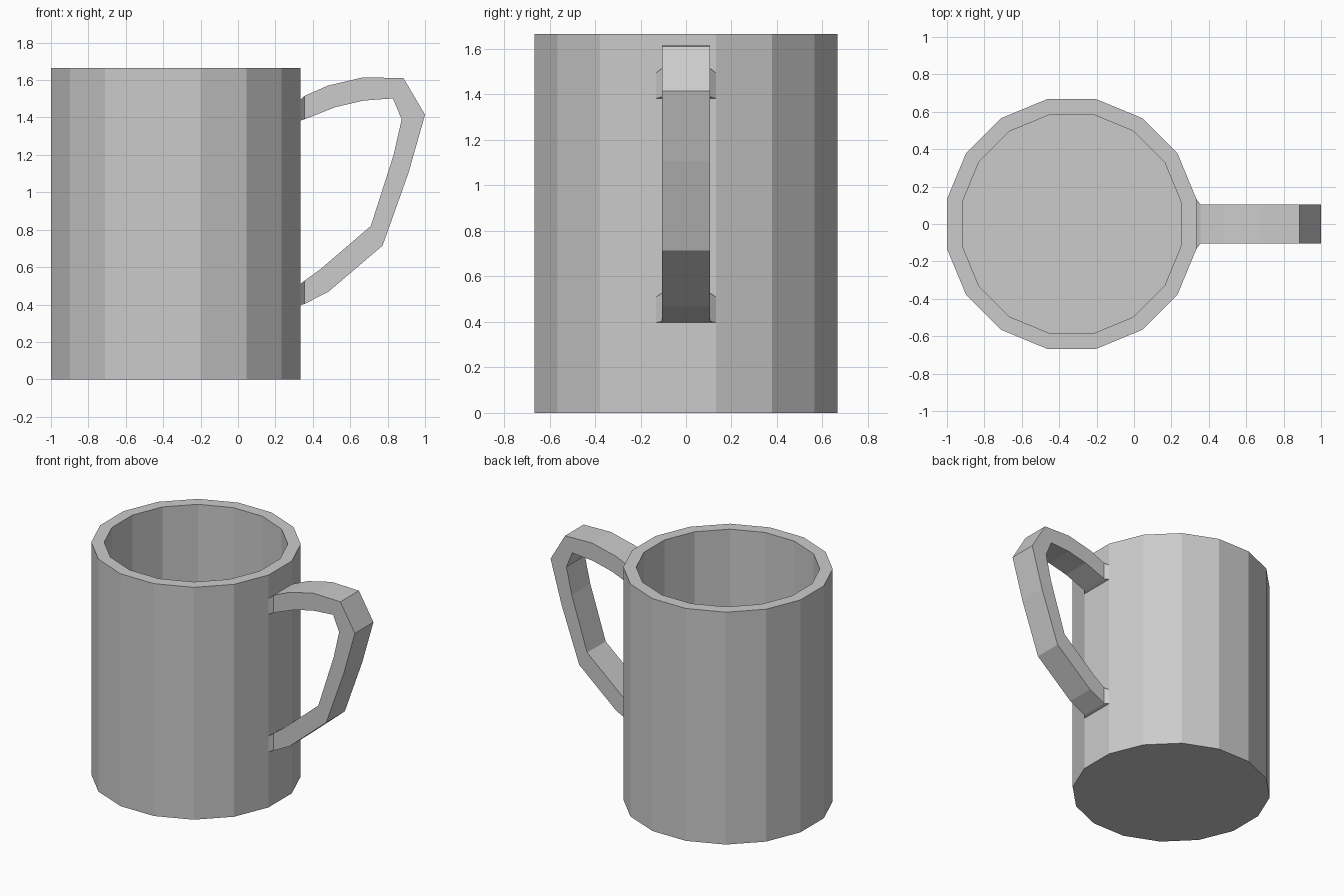
import bpy
import bmesh
from math import pi, cos, sin

if "Cube" in bpy.data.objects:
    bpy.data.objects.remove(bpy.data.objects["Cube"])

SIDES = 16
CENTRE_X = -0.333
HEIGHT = 1.665


def loft(name, rings, cap_start=False, cap_end=False):
    """Skin a list of equal-length point rings into a flat-shaded object."""
    bm = bmesh.new()
    loops = [[bm.verts.new(p) for p in ring] for ring in rings]
    n = len(loops[0])
    for a, b in zip(loops, loops[1:]):
        for i in range(n):
            j = (i + 1) % n
            bm.faces.new((a[i], a[j], b[j], b[i]))
    if cap_start:
        bm.faces.new(loops[0][::-1])
    if cap_end:
        bm.faces.new(loops[-1])
    bmesh.ops.recalc_face_normals(bm, faces=bm.faces[:])
    mesh = bpy.data.meshes.new(name)
    bm.to_mesh(mesh)
    bm.free()
    obj = bpy.data.objects.new(name, mesh)
    bpy.context.collection.objects.link(obj)
    return obj


def ring(apothem, z):
    r = apothem / cos(pi / SIDES)
    angles = [(i + 0.5) * 2 * pi / SIDES for i in range(SIDES)]
    return [(CENTRE_X + r * cos(a), r * sin(a), z) for a in angles]


# Cup: outer wall, flat rim, inner wall and floor
profile = [(0.667, 0), (0.667, HEIGHT), (0.585, HEIGHT), (0.585, 0.08)]
loft("cup", [ring(a, z) for a, z in profile], cap_start=True, cap_end=True)

# Handle: outer x, outer z, inner x, inner z, half width; flared where it meets the cup
stations = [
    (0.334, 1.495, 0.334, 1.383, 0.132),
    (0.355, 1.515, 0.355, 1.390, 0.105),
    (0.480, 1.570, 0.520, 1.455, 0.105),
    (0.670, 1.615, 0.670, 1.490, 0.105),
    (0.885, 1.610, 0.828, 1.502, 0.105),
    (1.000, 1.415, 0.875, 1.390, 0.105),
    (0.912, 1.105, 0.832, 1.200, 0.105),
    (0.773, 0.715, 0.710, 0.820, 0.105),
    (0.482, 0.467, 0.440, 0.588, 0.105),
    (0.355, 0.403, 0.355, 0.527, 0.105),
    (0.334, 0.397, 0.334, 0.510, 0.132),
]
loft("handle", [[(ox, -w, oz), (ox, w, oz), (ix, w, iz), (ix, -w, iz)]
                for ox, oz, ix, iz, w in stations])
